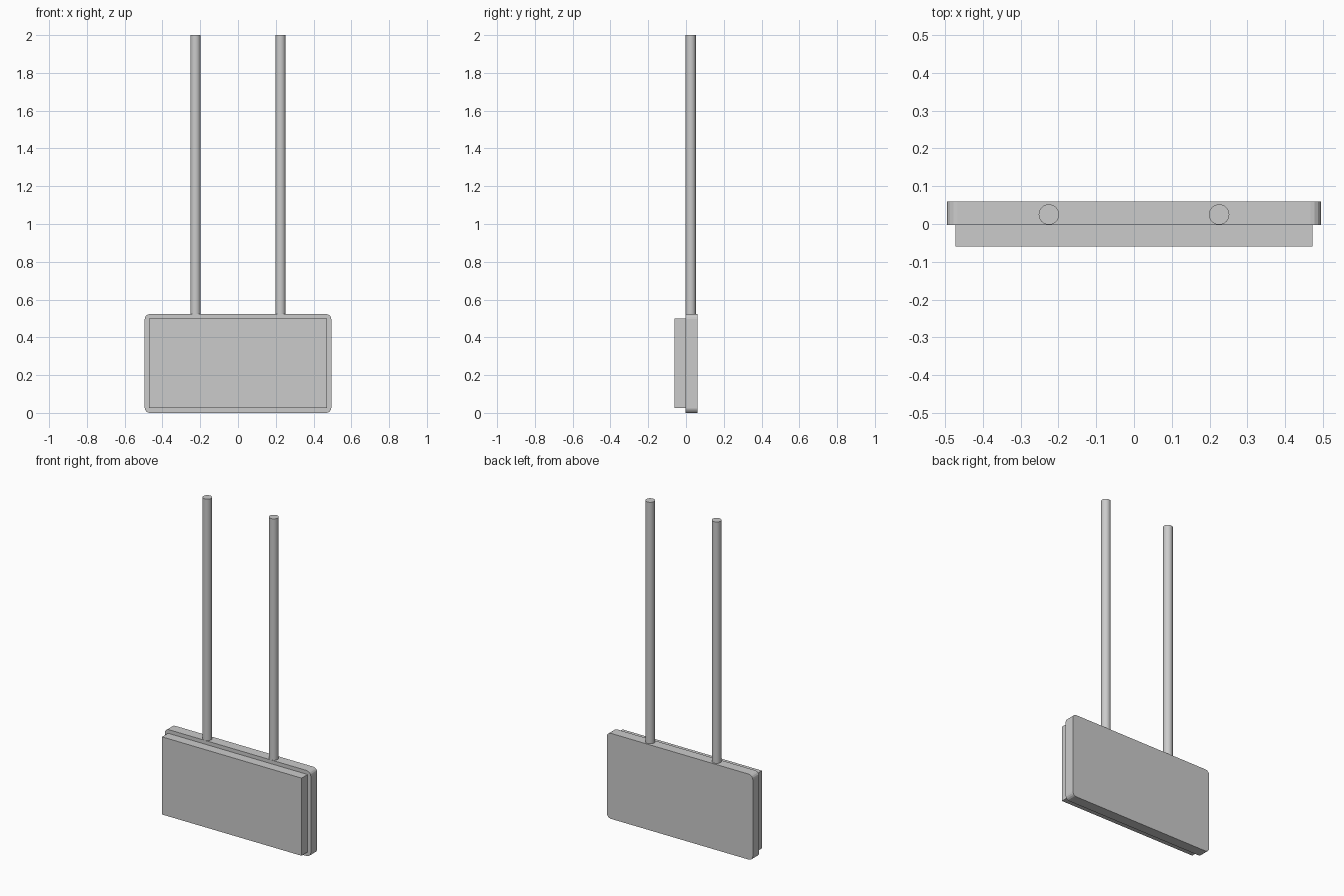
import bpy, bmesh, math

if "Cube" in bpy.data.objects:
    bpy.data.objects.remove(bpy.data.objects["Cube"])


def panel(name, half_w, z0, z1, y_front, y_back, radius=0.0, steps=4):
    """Upright slab with optionally rounded corners, extruded from front to back."""
    pts = []
    corners = [(half_w, z0, -90), (half_w, z1, 0), (-half_w, z1, 90), (-half_w, z0, 180)]
    zc = (z0 + z1) / 2
    for x, z, start in corners:
        if not radius:
            pts.append((x, z))
            continue
        cx = x - math.copysign(radius, x)
        cz = z + (radius if z < zc else -radius)
        for i in range(steps + 1):
            a = math.radians(start + 90 * i / steps)
            pts.append((cx + radius * math.cos(a), cz + radius * math.sin(a)))
    bm = bmesh.new()
    face = bm.faces.new([bm.verts.new((x, y_front, z)) for x, z in pts])
    out = bmesh.ops.extrude_face_region(bm, geom=[face], use_keep_orig=True)
    moved = [v for v in out["geom"] if isinstance(v, bmesh.types.BMVert)]
    bmesh.ops.translate(bm, verts=moved, vec=(0, y_back - y_front, 0))
    bmesh.ops.recalc_face_normals(bm, faces=bm.faces[:])
    mesh = bpy.data.meshes.new(name)
    bm.to_mesh(mesh)
    bm.free()
    obj = bpy.data.objects.new(name, mesh)
    bpy.context.collection.objects.link(obj)
    return obj


def pole(name, x):
    """Round hanging pole, seated slightly into the housing."""
    z0, z1 = 0.515, 2.0
    bpy.ops.mesh.primitive_cylinder_add(vertices=24, radius=0.027, depth=z1 - z0,
                                        location=(x, 0.025, (z0 + z1) / 2))
    bpy.context.object.name = name
    bpy.ops.object.shade_smooth_by_angle(angle=math.radians(30))


# Rounded housing at the back and square sign face in front
panel("back_housing", 0.494, 0.0, 0.523, -0.002, 0.06, radius=0.027)
panel("front_face", 0.472, 0.025, 0.5, -0.06, -0.002)

# Pair of hanging poles
pole("left_pole", -0.225)
pole("right_pole", 0.225)
